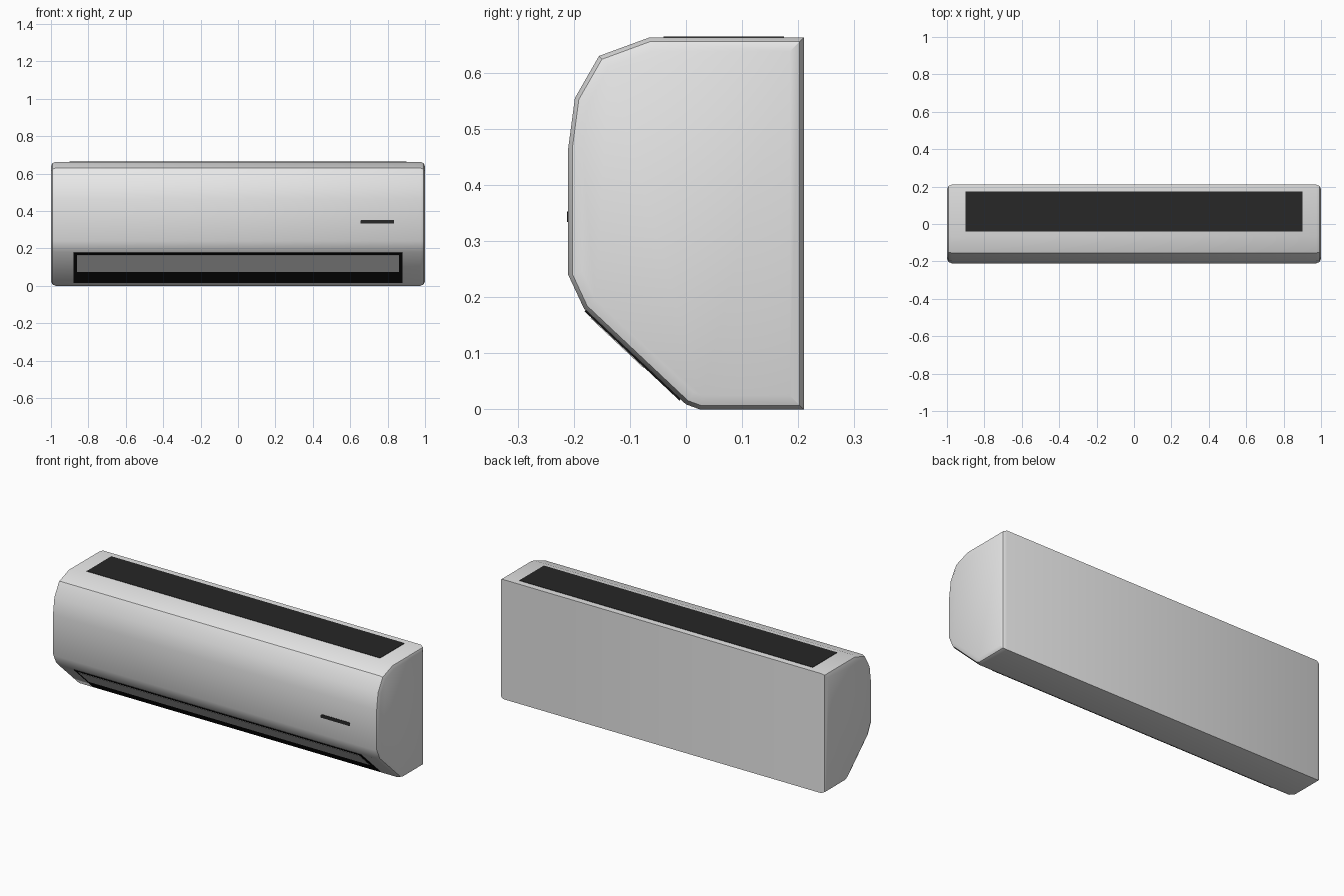
import bpy, bmesh
from math import radians
from mathutils import Vector

if "Cube" in bpy.data.objects:
    bpy.data.objects.remove(bpy.data.objects["Cube"])


def material(name, value):
    mat = bpy.data.materials.new(name)
    mat.use_nodes = True
    color = (value, value, value, 1)
    mat.diffuse_color = color
    mat.node_tree.nodes["Principled BSDF"].inputs["Base Color"].default_value = color
    return mat


white = material("casing white", 0.8)
grey = material("louver grey", 0.7)
dark = material("grille charcoal", 0.02)
black = material("outlet black", 0.005)


def finish(name, bm, mat):
    bmesh.ops.recalc_face_normals(bm, faces=bm.faces)
    mesh = bpy.data.meshes.new(name)
    bm.to_mesh(mesh)
    bm.free()
    obj = bpy.data.objects.new(name, mesh)
    bpy.context.collection.objects.link(obj)
    mesh.materials.append(mat)
    return obj


def extrude_profile(profile, x0, x1):
    """Sweep a (y, z) outline along x."""
    bm = bmesh.new()
    face = bm.faces.new([bm.verts.new((x0, y, z)) for y, z in profile])
    new = bmesh.ops.extrude_face_region(bm, geom=[face], use_keep_orig=True)["geom"]
    verts = [v for v in new if isinstance(v, bmesh.types.BMVert)]
    bmesh.ops.translate(bm, vec=(x1 - x0, 0, 0), verts=verts)
    return bm


def plate(name, x0, x1, start, end, lift, mat):
    """Thin panel lying on the casing between two (y, z) points."""
    a, b = Vector(start), Vector(end)
    along = (b - a).normalized()
    out = Vector((-along.y, along.x)) * lift
    return finish(name, extrude_profile([a - out, b - out, b + out, a + out], x0, x1), mat)


# Casing: side outline swept along the width, with rounded end rims
outline = [(0.21, 0), (0.025, 0), (0, 0.009), (-0.182, 0.18), (-0.21, 0.24),
           (-0.21, 0.465), (-0.198, 0.555), (-0.155, 0.63), (-0.065, 0.663), (0.21, 0.663)]
bm = extrude_profile(outline, -1, 1)
rims = [e for e in bm.edges if abs(e.verts[0].co.x - e.verts[1].co.x) < 0.01]
bmesh.ops.bevel(bm, geom=rims, offset=0.025, segments=2, profile=0.5,
                affect='EDGES', clamp_overlap=True)
casing = finish("casing", bm, white)
bpy.context.view_layer.objects.active = casing
casing.select_set(True)
bpy.ops.object.shade_smooth_by_angle(angle=radians(30))

# Intake grille on the top
plate("intake_grille", -0.9, 0.9, (0.175, 0.663), (-0.04, 0.663), 0.002, dark)


# Air outlet and its louver on the lower slope
def slope(z):
    t = (z - 0.009) / 0.171
    return (-0.182 * t, z)


plate("air_outlet", -0.88, 0.88, slope(0.177), slope(0.018), 0.003, black)
plate("louver", -0.862, 0.862, slope(0.166), slope(0.077), 0.0045, grey)

# Display strip on the front panel, with softened upper corners
bm = extrude_profile([(-0.212, 0.334), (-0.208, 0.334), (-0.208, 0.353), (-0.212, 0.353)],
                     0.655, 0.835)
corners = [e for e in bm.edges if all(v.co.z > 0.35 for v in e.verts)
           and abs(e.verts[0].co.y - e.verts[1].co.y) > 0.001]
bmesh.ops.bevel(bm, geom=corners, offset=0.006, segments=2, profile=0.5, affect='EDGES')
finish("display_strip", bm, dark)
